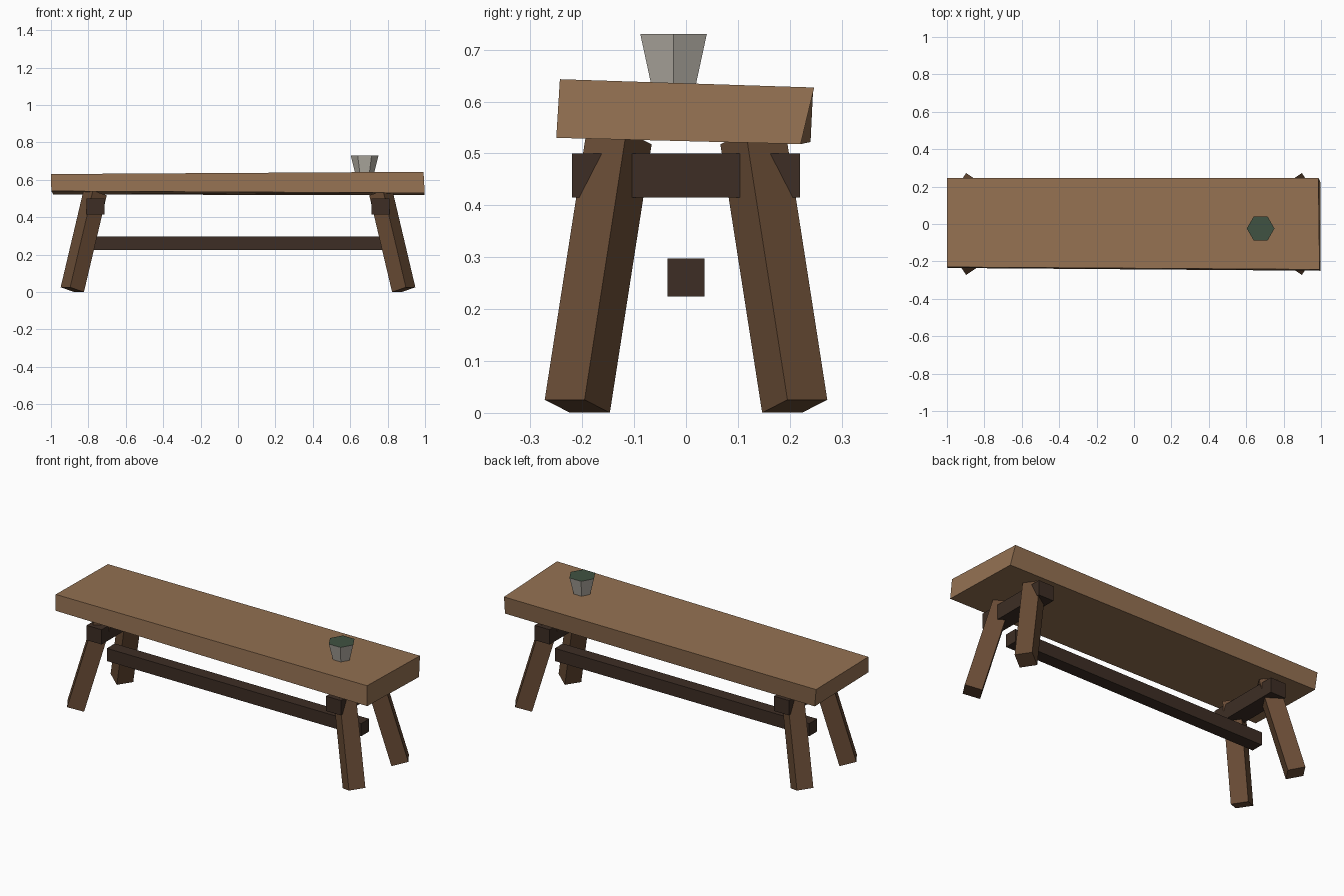
import bpy, bmesh, math
from mathutils import Vector

if "Cube" in bpy.data.objects:
    bpy.data.objects.remove(bpy.data.objects["Cube"])


def material(name, rgb):
    m = bpy.data.materials.new(name)
    m.diffuse_color = (*rgb, 1)
    m.use_nodes = True
    m.node_tree.nodes["Principled BSDF"].inputs["Base Color"].default_value = m.diffuse_color
    return m


plank_wood = material("light brown wood", (0.296, 0.165, 0.084))
leg_wood = material("mid brown wood", (0.141, 0.072, 0.036))
dark_wood = material("dark brown wood", (0.047, 0.027, 0.018))
clay = material("pale grey", (0.485, 0.456, 0.402))
green = material("dark green", (0.051, 0.084, 0.054))


def loft(name, lower, upper, mat):
    """Closed solid between two rings of points."""
    bm = bmesh.new()
    lo = [bm.verts.new(p) for p in lower]
    hi = [bm.verts.new(p) for p in upper]
    n = len(lo)
    for i in range(n):
        j = (i + 1) % n
        bm.faces.new((lo[i], lo[j], hi[j], hi[i]))
    bm.faces.new(lo[::-1])
    bm.faces.new(hi)
    bmesh.ops.recalc_face_normals(bm, faces=bm.faces)
    me = bpy.data.meshes.new(name)
    bm.to_mesh(me)
    bm.free()
    me.materials.append(mat)
    ob = bpy.data.objects.new(name, me)
    bpy.context.collection.objects.link(ob)
    return ob


def box(name, centre, size, mat):
    cx, cy, cz = centre
    x, y, z = (s / 2 for s in size)
    ring = [(-x, -y), (x, -y), (x, y), (-x, y)]
    return loft(name, [(cx + a, cy + b, cz - z) for a, b in ring],
                [(cx + a, cy + b, cz + z) for a, b in ring], mat)


# Slightly uneven, hand-hewn seat plank
loft("seat_plank",
     [(-0.998, -0.235, 0.54), (0.998, -0.25, 0.53), (0.998, 0.221, 0.518), (-0.988, 0.24, 0.522)],
     [(-1.0, -0.23, 0.631), (0.992, -0.243, 0.643), (0.986, 0.247, 0.627), (-1.0, 0.245, 0.624)],
     plank_wood)

# Splayed square legs, each turned to face its lean
for sx, xname in ((-1, "left"), (1, "right")):
    for sy, yname in ((-1, "front"), (1, "back")):
        foot = Vector((sx * 0.886, sy * 0.2095, 0.0128))
        head = Vector((sx * 0.764, sy * 0.129, 0.53))
        axis = (head - foot).normalized()
        side = axis.cross(Vector((0, 0, 1))).normalized() * 0.046
        out = axis.cross(side)
        ring = [side + out, out - side, -side - out, side - out]
        loft(f"{yname}_{xname}_leg", [foot + r for r in ring], [head + r for r in ring], leg_wood)
    # Cross beam joining each pair of legs
    box(f"{xname}_cross_beam", (sx * 0.762, 0, 0.4575), (0.095, 0.44, 0.085), dark_wood)

# Long stretcher
box("stretcher", (0, 0, 0.261), (1.62, 0.072, 0.073), dark_wood)

# Six-sided cup with a green top
angles = [math.tau * i / 6 for i in range(6)]
rings = [[(0.677 + r * math.cos(a), -0.024 + r * math.sin(a), z) for a in angles]
         for r, z in ((0.049, 0.63), (0.074, 0.73))]
cup = loft("cup", rings[0], rings[1], clay)
cup.data.materials.append(green)
for f in cup.data.polygons:
    if f.normal.z > 0.9:
        f.material_index = 1
